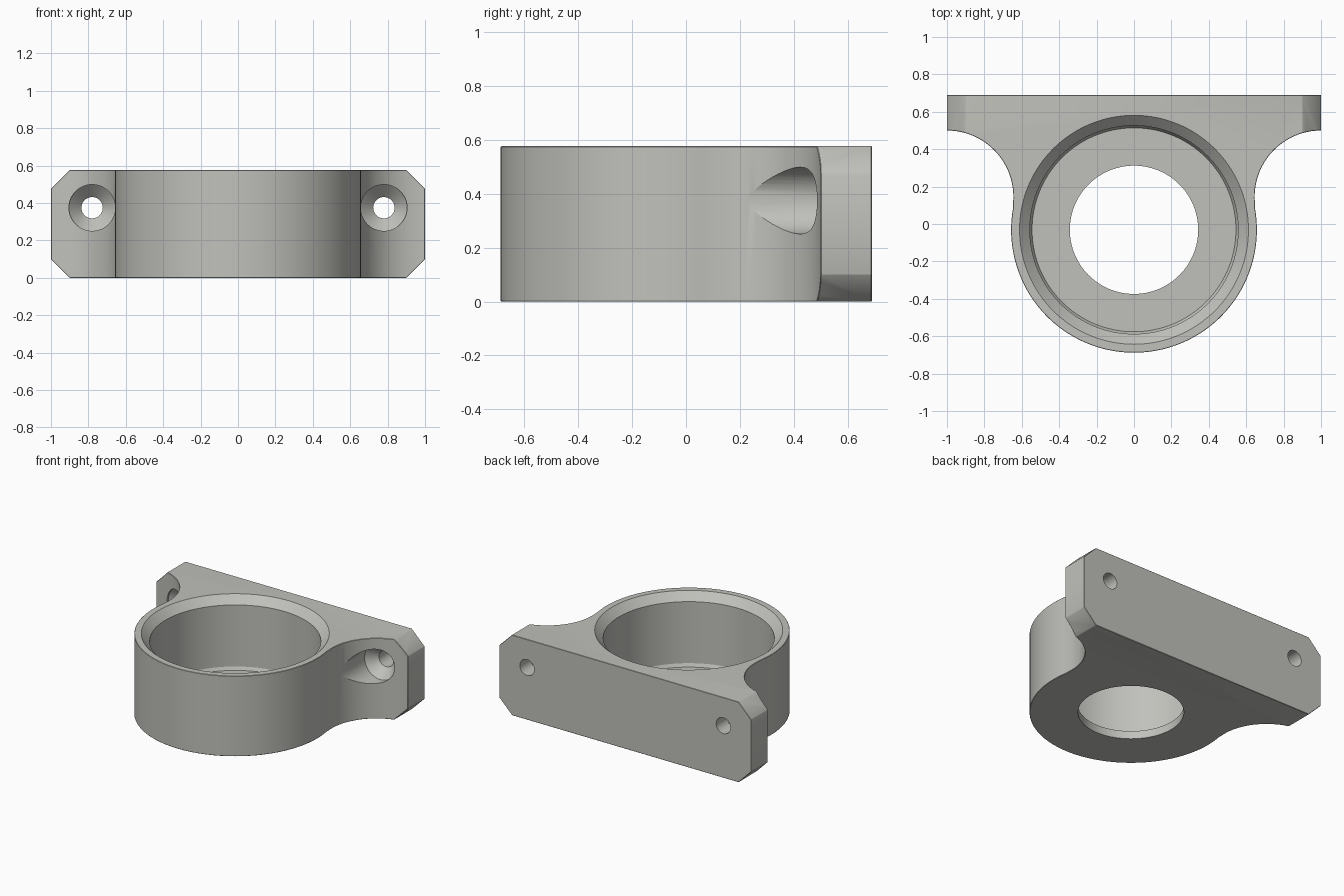
import bpy, bmesh, math
from mathutils import Vector, Matrix

if "Cube" in bpy.data.objects:
    bpy.data.objects.remove(bpy.data.objects["Cube"], do_unlink=True)

HEIGHT = 0.577
BACK = 0.69
RING_Y, RING_R = -0.031, 0.657
FILLET_Y, FILLET_R = 0.145, 0.355
CORNER = 0.1
SCREW_X, SCREW_Z = 0.78, 0.375

grey = bpy.data.materials.new("warm grey")
grey.use_nodes = True
grey.diffuse_color = (0.53, 0.53, 0.5, 1)
grey.node_tree.nodes["Principled BSDF"].inputs["Base Color"].default_value = grey.diffuse_color


def make_object(name, bm):
    bmesh.ops.recalc_face_normals(bm, faces=bm.faces)
    mesh = bpy.data.meshes.new(name)
    bm.to_mesh(mesh)
    bm.free()
    mesh.materials.append(grey)
    obj = bpy.data.objects.new(name, mesh)
    bpy.context.collection.objects.link(obj)
    return obj


def arc(cy, cx, radius, start, end, steps):
    angles = [start + (end - start) * i / steps for i in range(steps + 1)]
    return [(cx + radius * math.cos(a), cy + radius * math.sin(a)) for a in angles]


def lathe(name, profile, steps, matrix):
    """Closed solid turned round its own z axis from (radius, height) pairs."""
    bm = bmesh.new()
    rings = [[bm.verts.new((r * math.cos(math.tau * i / steps),
                            r * math.sin(math.tau * i / steps), z))
              for i in range(steps)] for r, z in profile]
    for low, high in zip(rings, rings[1:]):
        for i in range(steps):
            j = (i + 1) % steps
            bm.faces.new((low[i], low[j], high[j], high[i]))
    bm.faces.new(rings[0][::-1])
    bm.faces.new(rings[-1])
    bm.transform(matrix)
    obj = make_object(name, bm)
    obj.hide_render = True
    return obj


# Right half of the outline: ring arc, then concave fillet, then flange end
tangent = math.atan2(FILLET_Y - RING_Y, 1.0)
half = arc(RING_Y, 0, RING_R, -math.pi / 2, tangent, 48)
half += arc(FILLET_Y, 1, FILLET_R, math.pi + tangent, math.pi / 2, 24)[1:]
half.append((1, BACK))
outline = half + [(-x, y) for x, y in reversed(half[1:])]

# Bracket body
bm = bmesh.new()
base = bm.faces.new([bm.verts.new((x, y, 0)) for x, y in outline])
top = bmesh.ops.extrude_face_region(bm, geom=[base])["geom"]
bmesh.ops.translate(bm, vec=(0, 0, HEIGHT),
                    verts=[g for g in top if isinstance(g, bmesh.types.BMVert)])

# Slice off the four flange corners
for side in (-1, 1):
    for up, z in ((-1, 0), (1, HEIGHT)):
        cut = bmesh.ops.bisect_plane(
            bm, geom=bm.verts[:] + bm.edges[:] + bm.faces[:], dist=1e-5,
            plane_co=Vector((side * (1 - CORNER), 0, z)),
            plane_no=Vector((side, 0, up)), clear_outer=True)["geom_cut"]
        bmesh.ops.contextual_create(
            bm, geom=[g for g in cut if isinstance(g, bmesh.types.BMEdge)])
body = make_object("bearing_bracket", bm)

# Tiny softened edges
soft = body.modifiers.new("soft_edges", "BEVEL")
soft.width = 0.005
soft.segments = 1
soft.limit_method = "ANGLE"
soft.angle_limit = math.radians(30)

# Bearing seat with chamfered mouth, and the smaller through hole
cutters = [lathe("bearing_bore_cutter",
                 [(0.343, -0.1), (0.343, 0.057), (0.545, 0.057), (0.557, 0.08),
                  (0.557, HEIGHT - 0.055), (0.612, HEIGHT), (0.612, HEIGHT + 0.1)],
                 128, Matrix.Translation((0, RING_Y, 0)))]

# Countersunk screw holes running front to back
for side, name in ((1, "left"), (-1, "right")):
    place = Matrix.Translation((side * SCREW_X, 0, SCREW_Z)) @ Matrix.Rotation(-math.pi / 2, 4, "X")
    cutters.append(lathe(name + "_screw_cutter",
                         [(0.124, 0.1), (0.124, 0.5), (0.057, 0.567), (0.057, 0.8)],
                         48, place))
for cutter in cutters:
    mod = body.modifiers.new(cutter.name, "BOOLEAN")
    mod.operation = "DIFFERENCE"
    mod.solver = "EXACT"
    mod.object = cutter

# Bake the modifiers, drop the cutters, and smooth the curved walls
bpy.context.view_layer.update()
graph = bpy.context.evaluated_depsgraph_get()
baked = bpy.data.meshes.new_from_object(body.evaluated_get(graph))
body.modifiers.clear()
body.data = baked
for cutter in cutters:
    bpy.data.objects.remove(cutter, do_unlink=True)
bpy.ops.object.select_all(action="DESELECT")
body.select_set(True)
bpy.context.view_layer.objects.active = body
bpy.ops.object.shade_smooth_by_angle(angle=math.radians(25))
